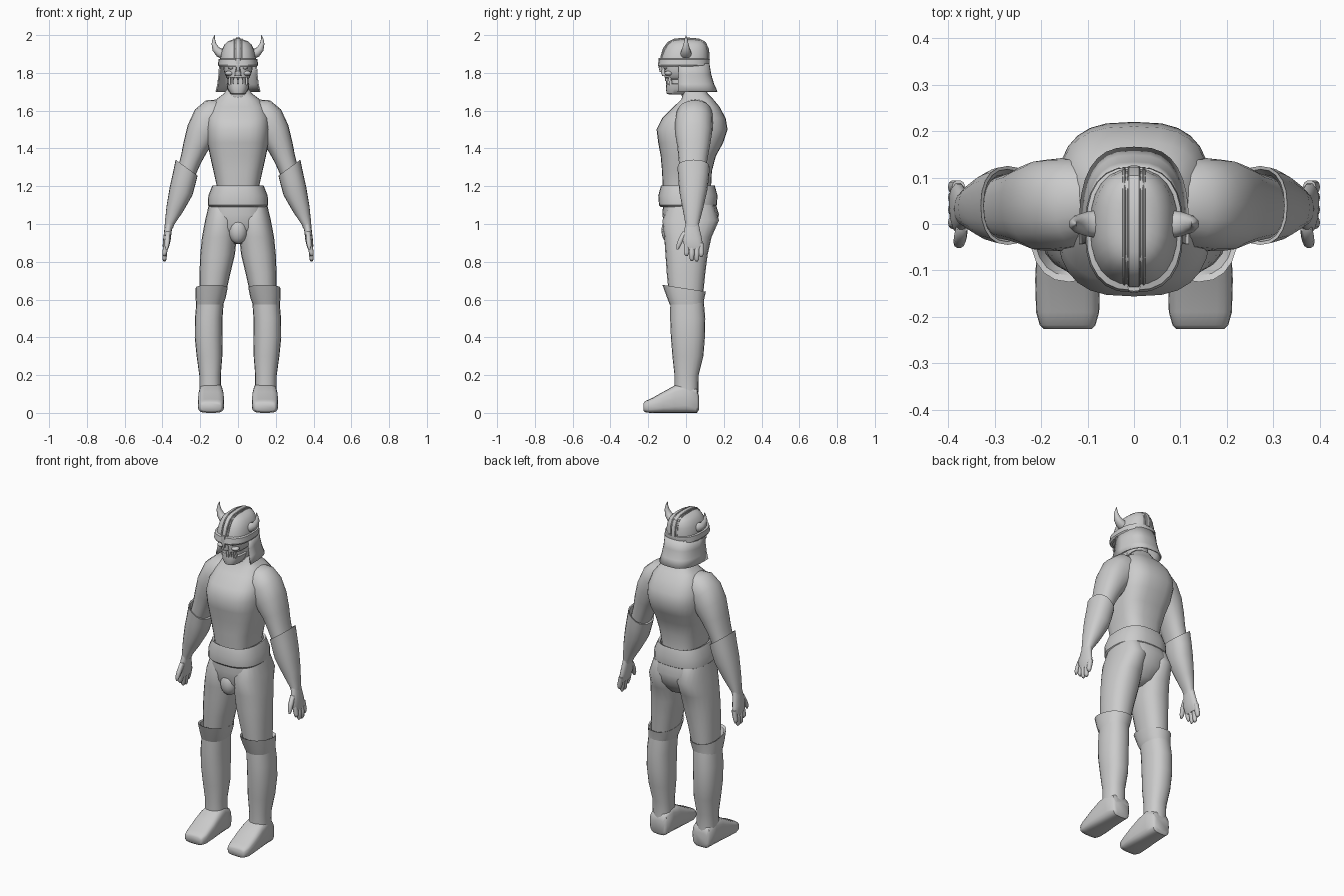
import bpy, bmesh, math
from mathutils import Vector, Matrix

grey = bpy.data.materials.new("plain grey")
grey.diffuse_color = (0.6, 0.6, 0.6, 1)


def finish(name, bm, mirror=False, angle=40):
    bmesh.ops.recalc_face_normals(bm, faces=bm.faces[:])
    me = bpy.data.meshes.new(name)
    bm.to_mesh(me)
    bm.free()
    me.materials.append(grey)
    ob = bpy.data.objects.new(name, me)
    bpy.context.collection.objects.link(ob)
    bpy.ops.object.select_all(action='DESELECT')
    bpy.context.view_layer.objects.active = ob
    ob.select_set(True)
    bpy.ops.object.shade_smooth_by_angle(angle=math.radians(angle))
    if mirror:
        ob.modifiers.new("mirror", 'MIRROR')
    return ob


def power(c, n):
    return math.copysign(abs(c) ** (2 / n), c)


def loft(name, rows, sides=20, n=2.3, mirror=False, angle=40, caps=True, arc=None):
    """Skin rings given as (centre, half-axis u, half-axis v)."""
    bm = bmesh.new()
    rings = []
    for c, u, v in rows:
        c, u, v = Vector(c), Vector(u), Vector(v)
        ring = []
        for i in range(sides):
            t = math.tau * i / sides if arc is None else arc[0] + (arc[1] - arc[0]) * i / (sides - 1)
            ring.append(bm.verts.new(c + u * power(math.cos(t), n) + v * power(math.sin(t), n)))
        rings.append(ring)
    span = sides if arc is None else sides - 1
    for a, b in zip(rings, rings[1:]):
        for i in range(span):
            j = (i + 1) % sides
            bm.faces.new((a[i], a[j], b[j], b[i]))
    if caps:
        bm.faces.new(rings[0])
        bm.faces.new(rings[-1])
    return finish(name, bm, mirror, angle)


def flat(x, y, z, rx, ry, dip=0):
    """Level ring; dip tips its back edge."""
    return (x, y, z), (rx, 0, 0), (0, ry, dip)


def tilted(x, y, z, rx, ry, deg):
    """Ring whose outer side is raised by deg."""
    t = math.radians(deg)
    return (x, y, z), (rx * math.cos(t), 0, rx * math.sin(t)), (0, ry, 0)


def box(name, c, size, rot=0, mirror=False):
    bm = bmesh.new()
    m = Matrix.Translation(c) @ Matrix.Rotation(rot, 4, 'Y') @ Matrix.Diagonal((*size, 1))
    bmesh.ops.create_cube(bm, size=1, matrix=m)
    return finish(name, bm, mirror)


def ball(name, c, r, mirror=False):
    bm = bmesh.new()
    bmesh.ops.create_uvsphere(bm, u_segments=16, v_segments=10, radius=1,
                              matrix=Matrix.Translation(c) @ Matrix.Diagonal((*r, 1)))
    return finish(name, bm, mirror)


# torso, neck and belt
loft("torso", [flat(*r) for r in (
    (0, .01, 1.12, .115, .125), (0, .005, 1.2, .112, .128), (0, .005, 1.28, .13, .132),
    (0, .012, 1.36, .148, .146), (0, .025, 1.43, .162, .172), (0, .032, 1.5, .168, .188),
    (0, .042, 1.56, .165, .168), (0, .056, 1.62, .145, .122), (0, .06, 1.66, .115, .085),
    (0, .05, 1.69, .075, .065), (0, .045, 1.72, .055, .055))], sides=28, n=2.9, angle=60)
loft("neck", [flat(0, .04, 1.66, .06, .06), flat(0, .02, 1.8, .055, .06)])
loft("belt", [flat(*r) for r in (
    (0, .01, 1.15, .112, .125), (0, .01, 1.2, .122, .133), (0, .01, 1.205, .135, .142),
    (0, .01, 1.15, .157, .157), (0, .01, 1.1, .16, .153), (0, .01, 1.09, .15, .143))],
    sides=28, n=2.6, caps=False)

# pelvis and legs
loft("pelvis", [flat(*r) for r in (
    (0, .015, 1.13, .145, .135), (0, .025, 1.05, .165, .15), (0, .02, .98, .135, .135),
    (0, .01, .92, .07, .1), (0, 0, .895, .03, .06))], sides=24, n=2.5, angle=70)
ball("groin", (0, -.085, .965), (.05, .045, .07))
loft("thigh", [flat(*r) for r in (
    (.085, .025, 1.1, .07, .12), (.09, .025, 1.02, .084, .15), (.099, .01, .93, .092, .125),
    (.108, .003, .84, .092, .112), (.122, 0, .74, .082, .102), (.135, 0, .62, .068, .09))],
    mirror=True, angle=60)

# tall boots with flared cuffs
loft("boot_cuff", [flat(*r) for r in (
    (.143, -.005, .6, .06, .075), (.14, -.007, .655, .076, .104, -.016),
    (.14, -.01, .66, .085, .115, -.018), (.145, -.004, .61, .08, .1, -.01), (.15, .003, .575, .072, .09))],
    mirror=True, caps=False)
loft("boot_shaft", [flat(*r) for r in (
    (.147, .005, .6, .072, .088), (.155, .009, .5, .073, .093), (.156, .01, .4, .073, .09),
    (.151, .01, .3, .068, .082), (.148, .003, .2, .057, .064), (.147, .002, .12, .057, .063),
    (.146, .002, .04, .058, .062))], mirror=True, angle=60)
loft("boot_foot", [((.143, y, (lo + hi) / 2), (w, 0, 0), (0, 0, (hi - lo) / 2)) for y, lo, hi, w in (
    (.068, .015, .09, .045), (.058, 0, .13, .058), (0, 0, .165, .063), (-.06, 0, .145, .067),
    (-.12, 0, .112, .07), (-.19, 0, .073, .068), (-.218, .004, .062, .06), (-.226, .012, .05, .052))],
    n=3.6, mirror=True, angle=50)

# arms and open forearm guards
loft("upper_arm", [tilted(*r) for r in (
    (.07, .05, 1.57, .1, .085, 62), (.11, .045, 1.565, .108, .098, 56), (.155, .042, 1.535, .102, .1, 44),
    (.193, .04, 1.48, .085, .098, 30), (.225, .04, 1.41, .068, .086, 24),
    (.25, .037, 1.34, .056, .076, 22), (.285, .035, 1.24, .048, .066, 24))], mirror=True, angle=60)
loft("forearm_guard", [tilted(*r) for r in (
    (.28, .038, 1.25, .05, .068, 30), (.273, .04, 1.297, .063, .078, 36), (.272, .04, 1.298, .072, .085, 36),
    (.285, .04, 1.24, .067, .081, 27), (.301, .038, 1.175, .064, .074, 21), (.335, .036, 1.08, .046, .054, 20),
    (.362, .033, 1.005, .026, .037, 18), (.367, .032, .98, .022, .034, 12))],
    mirror=True, caps=False)

# hands
loft("palm", [tilted(*r) for r in (
    (.362, .033, 1.02, .02, .032, 18), (.37, .032, .97, .02, .042, 10), (.376, .032, .92, .02, .054, 5),
    (.381, .04, .885, .018, .05, 0), (.383, .042, .865, .012, .046, 0))], sides=14, mirror=True, angle=60)
for i, (y, tip) in enumerate(((.003, .83), (.031, .805), (.057, .802), (.08, .825))):
    loft(f"finger_{i + 1}", [flat(.378, y, .9, .014, .014), flat(.388, y, .85, .013, .0145),
                             flat(.39, y, tip + .01, .011, .012), flat(.388, y, tip, .005, .006)],
         sides=10, mirror=True, angle=70)
loft("thumb", [flat(.37, 0, .96, .013, .02), flat(.374, -.028, .915, .014, .015),
               flat(.377, -.04, .885, .012, .012), flat(.378, -.045, .865, .005, .006)],
     sides=10, mirror=True, angle=70)

# head: skull, cheeks, jaw, teeth
loft("skull", [flat(*r) for r in (
    (0, -.005, 1.765, .05, .095), (0, -.02, 1.775, .062, .093), (0, -.015, 1.81, .075, .1),
    (0, -.01, 1.86, .08, .11), (0, 0, 1.92, .07, .09))], n=2.5)
loft("nose", [flat(0, -.11, 1.835, .01, .018), flat(0, -.115, 1.8, .016, .018),
              flat(0, -.11, 1.783, .018, .016)], sides=10)
ball("cheekbone", (.046, -.092, 1.798), (.024, .022, .013), True)
ball("eye", (.038, -.108, 1.826), (.014, .012, .007), True)
loft("jaw", [flat(*r) for r in (
    (0, -.03, 1.685, .028, .055), (0, -.035, 1.69, .04, .067), (0, -.035, 1.715, .055, .072),
    (0, -.03, 1.742, .06, .074), (0, -.03, 1.745, .052, .066))], n=2.5)
loft("mouth_interior", [flat(0, -.02, 1.73, .05, .066), flat(0, -.02, 1.79, .05, .066)])
for i in range(4):
    x = .007 + i * .0125
    y = -.104 + 9 * x * x
    box(f"upper_tooth_{i + 1}", (x, y, 1.768), (.0105, .014, .02), 0, True)
    box(f"lower_tooth_{i + 1}", (x, y + .004, 1.748), (.0105, .014, .026 if i == 3 else .02), 0, True)

# helmet: dome, rim, crest, nasal, neck guard
loft("helmet_dome", [flat(*r) for r in (
    (0, -.008, 1.84, .095, .128), (0, -.006, 1.88, .094, .125), (0, .0, 1.92, .086, .116),
    (0, .004, 1.95, .072, .103), (0, .006, 1.968, .052, .085), (0, .006, 1.976, .028, .06))],
    sides=24, n=2.4, angle=50)
loft("helmet_rim", [flat(*r) for r in (
    (0, -.01, 1.832, .088, .12), (0, -.012, 1.832, .1, .132), (0, -.012, 1.842, .106, .136),
    (0, -.01, 1.872, .103, .133), (0, -.008, 1.876, .092, .122))], sides=24, n=2.5, caps=False, angle=30)
loft("brow_visor", [((0, -.02, z), (rx, 0, 0), (0, -ry, .012)) for z, rx, ry in (
    (1.828, .09, .105), (1.828, .1, .122), (1.848, .1, .122), (1.848, .09, .105))],
    sides=13, n=2.4, caps=False, arc=(.25, math.pi - .25), angle=30)
crest = ((-.137, 1.84), (-.136, 1.885), (-.122, 1.93), (-.098, 1.963), (-.06, 1.982), (.01, 1.987),
         (.07, 1.982), (.105, 1.963), (.122, 1.925), (.126, 1.87))
mid = Vector((0, 0, 1.85))
rows = []
for y, z in crest:
    p = Vector((0, y, z))
    d = (mid - p).normalized() * .012
    rows.append((p + d, (.014, 0, 0), d))
loft("helmet_crest", rows, sides=12, n=5, angle=35)
loft("crest_edge", [(Vector(c) + Vector((.021, 0, 0)) + Vector(v) * .35, (.004, 0, 0), v) for c, u, v in rows],
     sides=8, n=3, mirror=True, angle=35)
loft("nasal_guard", [flat(0, -.135, 1.88, .014, .01), flat(0, -.138, 1.84, .013, .01),
                     flat(0, -.132, 1.805, .006, .007)], sides=8, n=4)
guard = loft("neck_guard", [flat(0, -.025, z, rx, ry) for z, rx, ry in (
    (1.85, .096, .145), (1.79, .1, .155), (1.74, .106, .17), (1.7, .115, .188))],
    sides=17, n=2.8, caps=False, arc=(-.04, math.pi + .04), angle=50)
solid = guard.modifiers.new("thickness", 'SOLIDIFY')
solid.thickness, solid.offset = .008, 0

# horns
loft("horn", [tilted(*r) for r in (
    (.08, 0, 1.9, .027, .03, -75), (.1, 0, 1.908, .024, .027, -60), (.118, 0, 1.927, .019, .021, -28),
    (.128, 0, 1.955, .012, .013, -5), (.128, 0, 1.98, .006, .007, 8), (.124, 0, 2.0, .001, .001, 12))],
    sides=12, mirror=True, angle=60)
